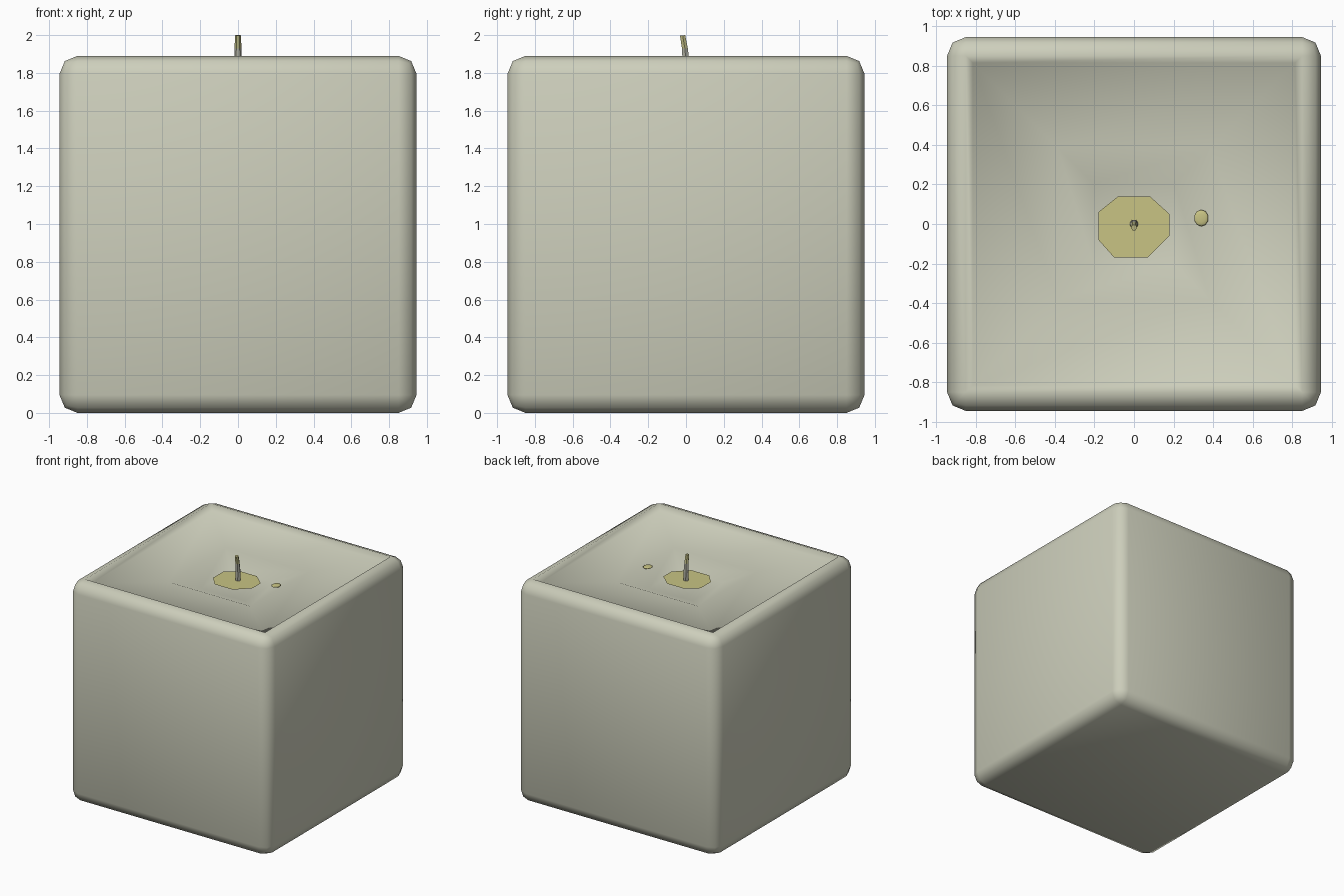
import bpy, bmesh, math
from mathutils import Vector

if "Cube" in bpy.data.objects:
    bpy.data.objects.remove(bpy.data.objects["Cube"])


def material(name, rgb):
    m = bpy.data.materials.new(name)
    m.diffuse_color = (*rgb, 1)
    m.use_nodes = True
    m.node_tree.nodes["Principled BSDF"].inputs["Base Color"].default_value = m.diffuse_color
    return m


WAX = material("pale wax", (0.61, 0.62, 0.50))
MELT = material("melted wax", (0.58, 0.55, 0.23))
WICK = material("wick grey", (0.42, 0.42, 0.35))
TIP = material("wick tip", (0.50, 0.48, 0.22))


def finish(name, bm, mats, smooth):
    bmesh.ops.recalc_face_normals(bm, faces=bm.faces)
    for f in bm.faces:
        f.smooth = smooth
    me = bpy.data.meshes.new(name)
    bm.to_mesh(me)
    bm.free()
    for m in mats:
        me.materials.append(m)
    ob = bpy.data.objects.new(name, me)
    bpy.context.collection.objects.link(ob)
    return ob


# Candle body: rounded cube whose top sinks in stepped square rings
bm = bmesh.new()
bmesh.ops.create_cube(bm, size=1.89)
bmesh.ops.translate(bm, verts=bm.verts, vec=(0, 0, 0.945))
bmesh.ops.bevel(bm, geom=bm.edges[:], offset=0.095, segments=2, profile=0.5,
                affect='EDGES')
top = max(bm.faces, key=lambda f: f.calc_center_median().z)
for half, z in ((0.80, 1.85), (0.206, 1.812), (0.13, 1.74)):
    width = max(abs(v.co.x) for v in top.verts)
    bmesh.ops.inset_individual(bm, faces=[top], thickness=width - half)
    for v in top.verts:
        v.co.z = z
finish("candle_body", bm, [WAX], True)


# Pool of melted wax: flat faceted plate around the wick
outline = [(-0.18, 0.06), (-0.08, 0.14), (0.08, 0.14), (0.18, 0.05),
           (0.18, -0.06), (0.07, -0.17), (-0.10, -0.17), (-0.18, -0.08)]
bm = bmesh.new()
bm.faces.new([bm.verts.new((x, y, 1.787)) for x, y in outline])
finish("melted_pool", bm, [MELT], False)

# Small wax drop beside the pool
bm = bmesh.new()
bmesh.ops.create_uvsphere(bm, u_segments=10, v_segments=6, radius=1)
for v in bm.verts:
    v.co = Vector((0.34 + v.co.x * 0.037, 0.03 + v.co.y * 0.042,
                   1.82 + v.co.z * 0.007))
finish("wax_drop", bm, [MELT], True)

# Wick: tapered six-sided stem leaning forward at the tip
bm = bmesh.new()
rings = []
for y, z, r in ((0, 1.76, 0.024), (0, 1.86, 0.021),
                (-0.006, 1.93, 0.018), (-0.018, 2.0, 0.016)):
    rings.append([bm.verts.new((r * math.cos(a * math.pi / 3),
                                y + r * math.sin(a * math.pi / 3),
                                z + (0.1 * r * math.sin(a * math.pi / 3) - 0.0014
                                     if z > 1.95 else 0)))
                  for a in range(6)])
for k in range(3):
    for i in range(6):
        j = (i + 1) % 6
        f = bm.faces.new((rings[k][i], rings[k][j], rings[k + 1][j], rings[k + 1][i]))
        f.material_index = 1 if k == 2 else 0
bm.faces.new(rings[0])
bm.faces.new(rings[-1]).material_index = 1
finish("wick", bm, [WICK, TIP], False)
